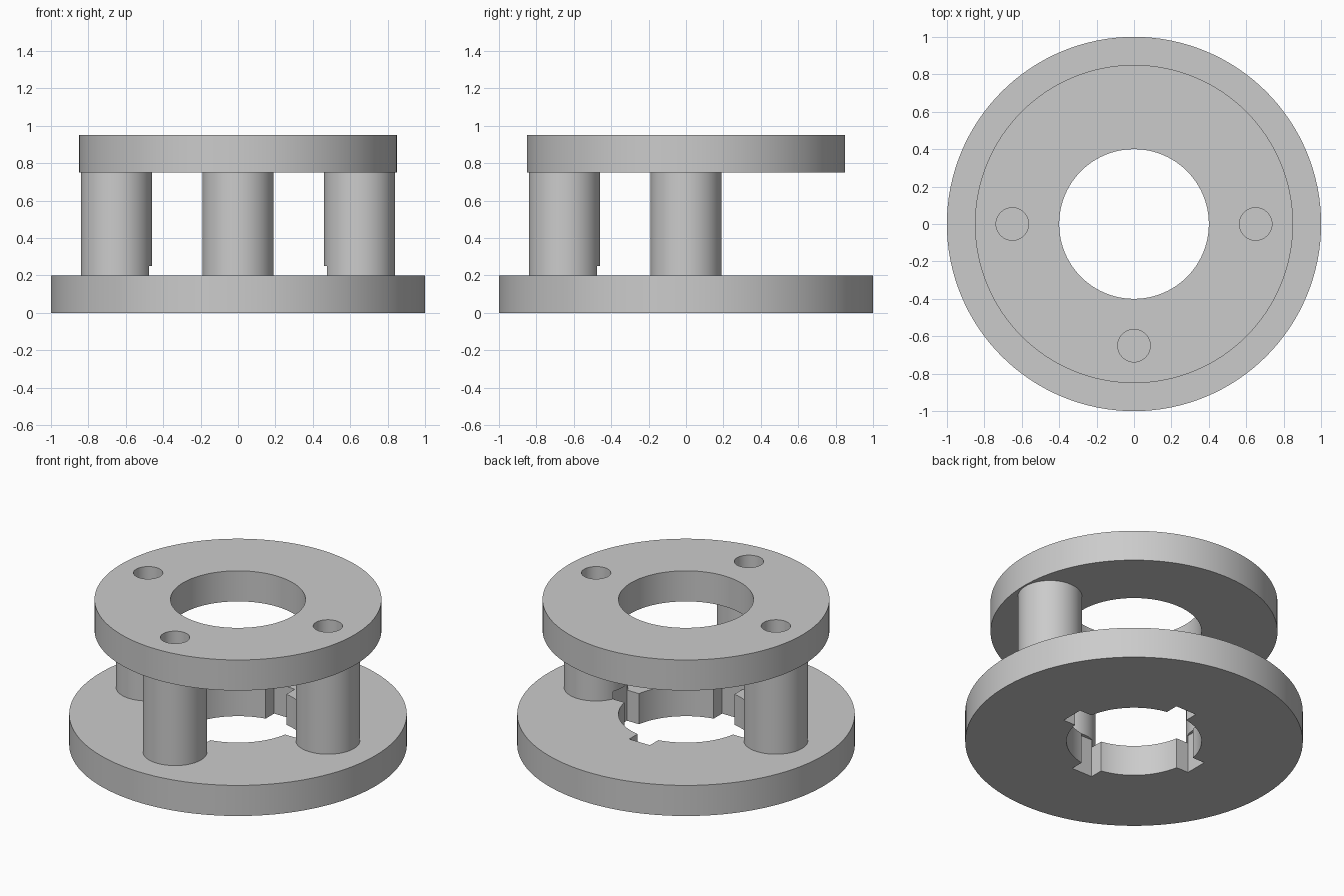
import bpy
import math

if "Cube" in bpy.data.objects:
    bpy.data.objects.remove(bpy.data.objects["Cube"])

PILLARS = {"left_pillar": (-0.65, 0), "right_pillar": (0.65, 0), "front_pillar": (0, -0.65)}


def cylinder(name, r, z0, z1, xy=(0, 0), sides=96):
    bpy.ops.mesh.primitive_cylinder_add(vertices=sides, radius=r, depth=z1 - z0,
                                        location=(xy[0], xy[1], (z0 + z1) / 2))
    ob = bpy.context.object
    ob.name = name
    return ob


def bar(sx, sy, z0, z1):
    bpy.ops.mesh.primitive_cube_add(size=1, location=(0, 0, (z0 + z1) / 2))
    ob = bpy.context.object
    ob.scale = (sx, sy, z1 - z0)
    bpy.ops.object.transform_apply(location=False, rotation=False, scale=True)
    return ob


def cut(target, cutter):
    mod = target.modifiers.new("cut", 'BOOLEAN')
    mod.operation = 'DIFFERENCE'
    mod.solver = 'EXACT'
    mod.object = cutter
    bpy.ops.object.select_all(action='DESELECT')
    bpy.context.view_layer.objects.active = target
    target.select_set(True)
    bpy.ops.object.modifier_apply(modifier=mod.name)
    bpy.data.objects.remove(cutter, do_unlink=True)


def cut_slots(target):
    # crossed bars leave four keyway slots around the bore
    cut(target, bar(0.96, 0.15, -0.05, 0.25))
    cut(target, bar(0.15, 0.96, -0.05, 0.25))


# Base ring with bore and keyway slots
base = cylinder("base_ring", 1.0, 0, 0.2, sides=128)
cut(base, cylinder("bore", 0.4, -0.1, 0.3))
cut_slots(base)

# Upper ring with bore
top = cylinder("top_ring", 0.85, 0.75, 0.95, sides=128)
cut(top, cylinder("bore", 0.4, 0.6, 1.1))

# Pillars, notched by the slots, with screw holes drilled from above
parts = [base, top]
for name, xy in PILLARS.items():
    pillar = cylinder(name, 0.19, 0.2, 0.75, xy, 64)
    cut_slots(pillar)
    cut(pillar, cylinder("screw_hole", 0.087, 0.45, 1.0, xy, 48))
    cut(top, cylinder("screw_hole", 0.087, 0.6, 1.1, xy, 48))
    parts.append(pillar)

# Smooth curved walls, crisp edges
for ob in parts:
    bpy.ops.object.select_all(action='DESELECT')
    bpy.context.view_layer.objects.active = ob
    ob.select_set(True)
    bpy.ops.object.shade_smooth_by_angle(angle=math.radians(30))
